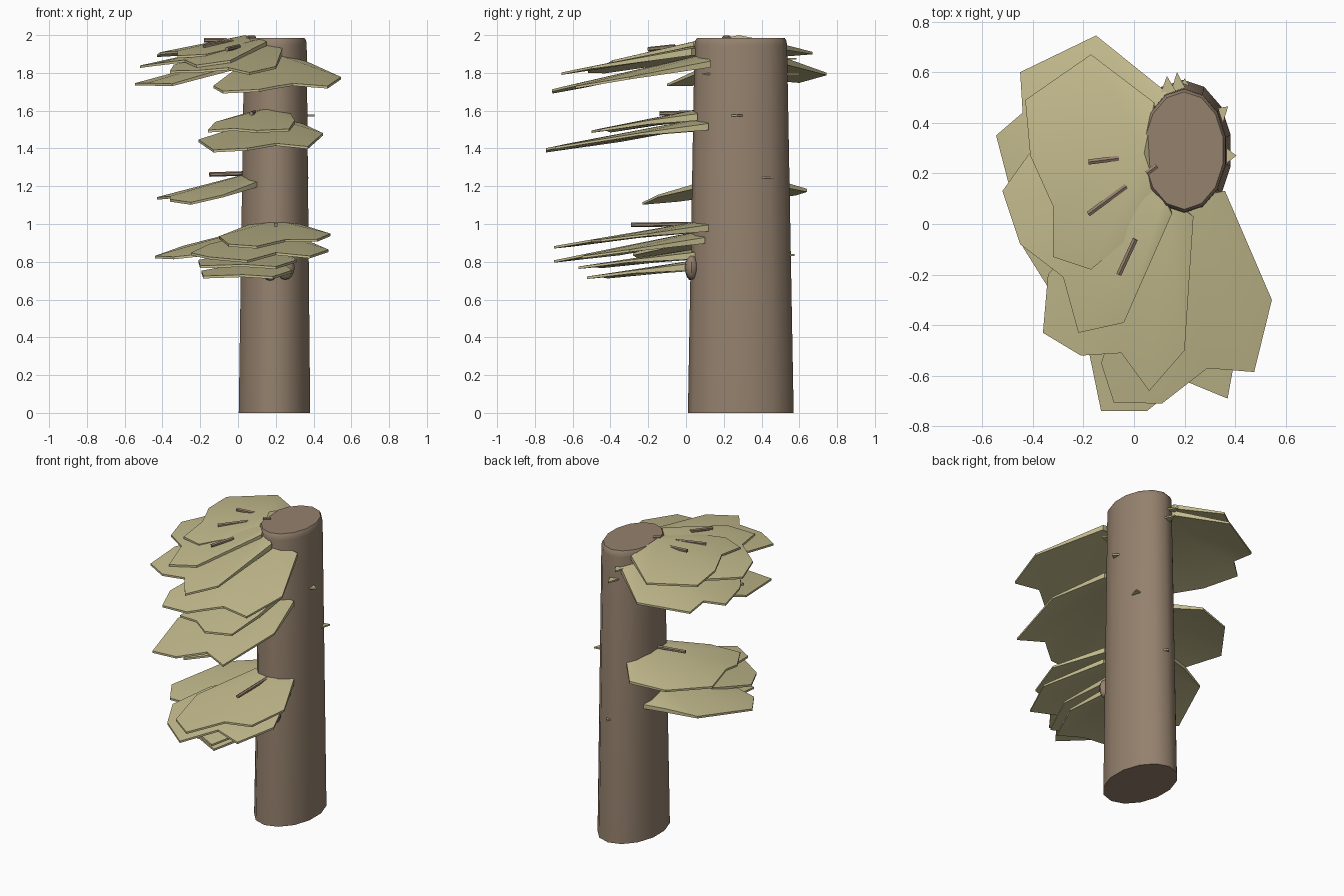
import bpy, bmesh, math
from mathutils import Vector

if "Cube" in bpy.data.objects:
    bpy.data.objects.remove(bpy.data.objects["Cube"])


def material(name, rgb):
    m = bpy.data.materials.new(name)
    m.diffuse_color = (*rgb, 1)
    m.use_nodes = True
    m.node_tree.nodes["Principled BSDF"].inputs["Base Color"].default_value = m.diffuse_color
    return m


KHAKI = material("khaki", (0.55, 0.50, 0.27))
BARK = material("bark brown", (0.30, 0.22, 0.155))


def finish(name, bm, mat, angle=35):
    bmesh.ops.recalc_face_normals(bm, faces=bm.faces)
    me = bpy.data.meshes.new(name)
    bm.to_mesh(me)
    bm.free()
    me.materials.append(mat)
    ob = bpy.data.objects.new(name, me)
    bpy.context.collection.objects.link(ob)
    bpy.ops.object.select_all(action='DESELECT')
    ob.select_set(True)
    bpy.context.view_layer.objects.active = ob
    bpy.ops.object.shade_smooth_by_angle(angle=math.radians(angle))
    return ob


def shelf(name, base, slope, outline, rim=0.013, root=0.035):
    """Jagged bracket plate sloping away from its base, thickest at the trunk."""
    bx, by, bz = base
    bm = bmesh.new()
    rings = []
    for bottom in (False, True):
        ring = []
        for x, y in outline:
            d = math.hypot(x - bx, y - by)
            thick = rim + root * max(0, 1 - d / 0.4)
            ring.append(bm.verts.new((x, y, bz - slope * d - bottom * thick)))
        hub = bm.verts.new((bx, by, bz - (rim + root) * bottom))
        for a, b in zip(ring, ring[1:] + ring[:1]):
            bm.faces.new((hub, a, b))
        rings.append(ring)
    top, low = rings
    for i in range(len(top)):
        j = (i + 1) % len(top)
        bm.faces.new((top[i], low[i], low[j], top[j]))
    finish(name, bm, KHAKI)


def twig(a, b):
    a, b = Vector(a), Vector(b)
    bm = bmesh.new()
    bmesh.ops.create_cone(bm, cap_ends=True, segments=6, radius1=.012,
                          radius2=.012, depth=(b - a).length)
    bm.transform((b - a).to_track_quat('Z', 'Y').to_matrix().to_4x4())
    bmesh.ops.translate(bm, verts=bm.verts, vec=(a + b) / 2)
    finish("twig", bm, BARK)


# Oval tapering trunk with a small bevelled rim
bm = bmesh.new()
rows = []
for z, cx, rx, ry in ((0, .193, .194, .28), (1.945, .198, .17, .245),
                      (1.97, .198, .167, .242), (1.985, .198, .158, .232)):
    rows.append([bm.verts.new((cx + rx * math.cos(t), .29 + ry * math.sin(t), z))
                 for t in (math.tau * (i + .5) / 14 for i in range(14))])
for lo, hi in zip(rows, rows[1:]):
    for i in range(14):
        j = (i + 1) % 14
        bm.faces.new((lo[i], lo[j], hi[j], hi[i]))
bm.faces.new(rows[0])
bm.faces.new(rows[-1])
finish("trunk", bm, BARK, 50)

# Upper cluster of shelves
shelf("upper_front_shelf", (.2, .1, 1.9), .23,
      [(.36, .13), (.545, -.3), (.475, -.585), (.29, -.57), (.2, -.64), (.11, -.71),
       (-.08, -.705), (-.13, -.55), (-.02, -.2), (.05, .1)])
shelf("upper_left_front_shelf", (.13, .1, 1.955), .2,
      [(.235, .03), (.2, -.5), (.06, -.66), (-.05, -.51), (-.21, -.52), (-.36, -.43),
       (-.34, -.2), (-.1, .08), (.05, .2)])
shelf("upper_left_shelf", (.12, .1, 1.98), .22,
      [(.15, .04), (-.04, -.39), (-.22, -.43), (-.28, -.21), (-.45, -.08), (-.52, .13),
       (-.42, .27), (-.3, .4), (.06, .38)])
shelf("upper_back_shelf", (.1, .38, 1.92), .27,
      [(.13, .52), (-.15, .745), (-.45, .6), (-.44, .44), (-.545, .35), (-.48, .1),
       (-.35, -.1), (0, .12)])
shelf("upper_top_shelf", (.04, .28, 2.0), .2,
      [(.08, .48), (-.17, .67), (-.43, .49), (-.41, .27), (-.32, .07), (-.32, -.13),
       (-.17, -.18), (-.05, -.08), (.1, .1)])

# Middle shelves
shelf("middle_top_shelf", (.15, .07, 1.61), .2,
      [(.28, .06), (.3, -.2), (.27, -.45), (.1, -.5), (-.02, -.42), (-.16, -.4),
       (-.12, -.15), (.04, .1)])
shelf("middle_front_shelf", (.2, .08, 1.56), .19,
      [(.34, .12), (.45, -.25), (.37, -.69), (.2, -.62), (.05, -.74), (-.13, -.74),
       (-.21, -.35), (-.1, -.2), (.04, .12)])
shelf("middle_left_shelf", (.1, .3, 1.28), .26,
      [(.1, .5), (-.02, .64), (-.25, .58), (-.43, .33), (-.36, .08), (-.36, -.04),
       (-.25, -.23), (-.08, -.15), (.1, .08)])

# Lower cluster of shelves
shelf("lower_top_shelf", (.2, .1, 1.02), .17,
      [(.34, .12), (.49, -.2), (.42, -.45), (.25, -.5), (.1, -.7), (-.05, -.6),
       (-.1, -.3), (.05, .12)])
shelf("lower_wide_shelf", (.15, .08, .965), .2,
      [(.33, .1), (.48, -.3), (.38, -.55), (.2, -.5), (.05, -.7), (-.15, -.55),
       (-.25, -.35), (-.15, -.1), (.04, .14)])
shelf("lower_left_shelf", (.08, .2, .98), .25,
      [(.08, .42), (-.1, .37), (-.29, .29), (-.44, -.09), (-.34, -.25), (-.15, -.28),
       (.1, .08)])
for name, z, s in (("lower_small_shelf", .87, 1), ("lower_bottom_shelf", .81, .92)):
    shelf(name, (.13, .06, z), .15,
          [(x * s, y * s) for x, y in ((.26, .05), (.31, -.3), (.2, -.57), (.03, -.49),
                                       (-.2, -.45), (-.21, -.15), (.04, .1))])

# Twigs lying over the shelves
for a, b in (((-.18, .245, 1.972), (-.06, .26, 1.972)),
             ((-.18, .04, 1.94), (-.03, .15, 1.965)),
             ((-.06, -.2, 1.925), (.005, -.06, 1.94)),
             ((.05, .2, 1.985), (.09, .23, 1.985)),
             ((.07, -.14, 1.585), (.09, .06, 1.59)),
             ((-.15, .22, 1.262), (.04, .27, 1.268)),
             ((.2, -.29, .995), (.2, .05, 1.0))):
    twig(a, b)

# Flat pointed tips poking out of the back and right of the trunk (root, point, height)
for (x, y), (px, py), z in (((.14, .48), (.13, .585), 1.88), ((.18, .48), (.17, .6), 1.8),
                            ((.31, .41), (.372, .465), 1.25), ((.34, .27), (.405, .27), 1.58),
                            ((.2, .5), (.2, .575), .84), ((.28, .12), (.345, .1), 1.8)):
    side = Vector((y - py, px - x)).normalized() * .05
    shelf("tip", ((2 * x + px) / 3, (2 * y + py) / 3, z), 0,
          [(x + side.x, y + side.y), (px, py), (x - side.x, y - side.y)], .01, 0)

# Rounded knots under the lowest shelves
for x, y, z in ((.12, .04, .78), (.17, .03, .765), (.25, .03, .77)):
    bm = bmesh.new()
    bmesh.ops.create_uvsphere(bm, u_segments=12, v_segments=8, radius=1)
    for v in bm.verts:
        v.co = (x + v.co.x * .05, y + v.co.y * .035, z + v.co.z * .065)
    finish("knot", bm, BARK)
